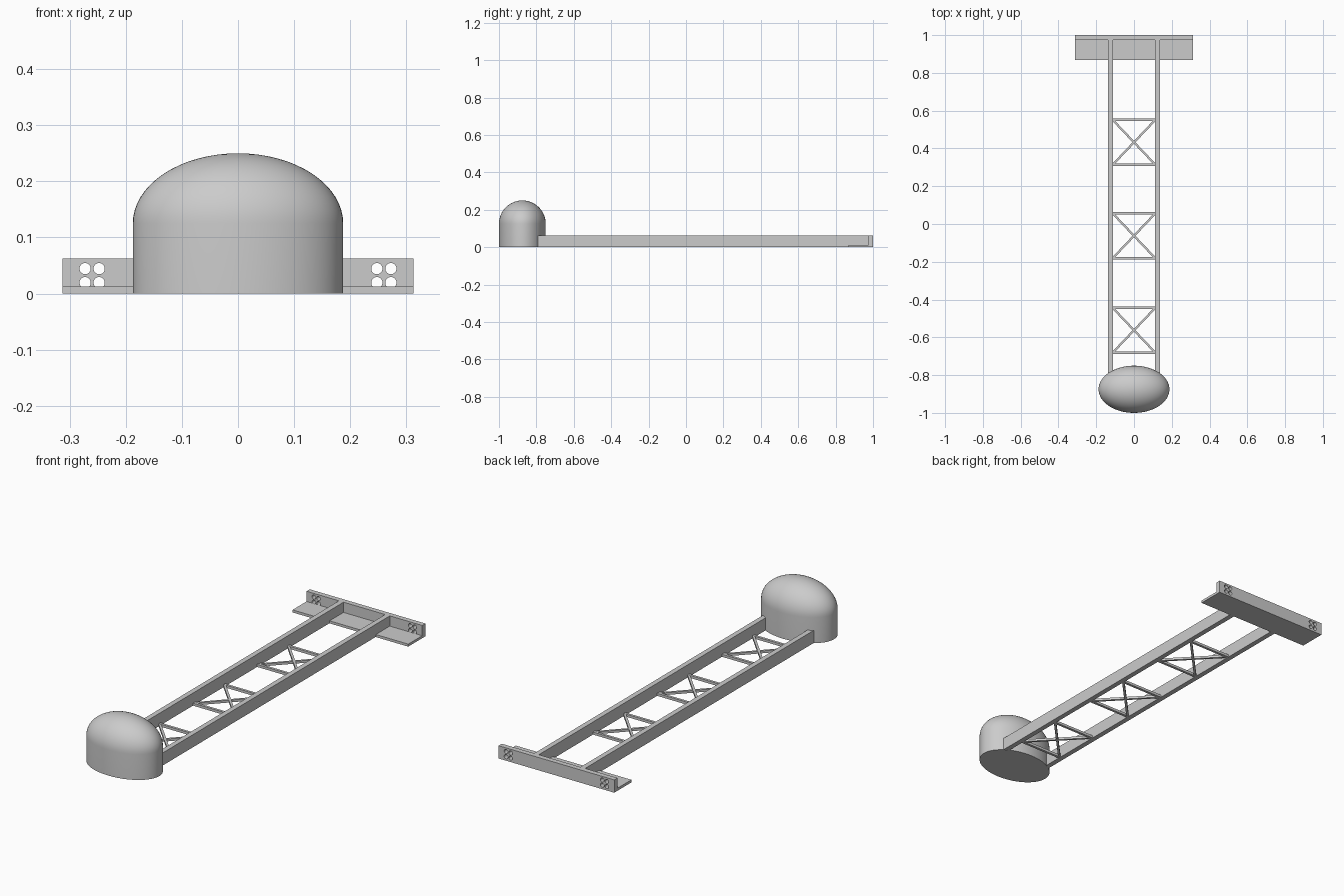
import bpy, bmesh, math
from mathutils import Matrix, Vector

cube = bpy.data.objects.get("Cube")
if cube:
    bpy.data.objects.remove(cube, do_unlink=True)

steel = bpy.data.materials.new("grey_steel")
steel.use_nodes = True
GREY = (0.6, 0.6, 0.6, 1)
steel.diffuse_color = GREY
steel.node_tree.nodes["Principled BSDF"].inputs["Base Color"].default_value = GREY


def finish(name, bm):
    bmesh.ops.recalc_face_normals(bm, faces=bm.faces)
    mesh = bpy.data.meshes.new(name)
    bm.to_mesh(mesh)
    bm.free()
    mesh.materials.append(steel)
    obj = bpy.data.objects.new(name, mesh)
    bpy.context.collection.objects.link(obj)
    return obj


def add_box(bm, centre, size, angle=0):
    mat = (Matrix.Translation(centre) @ Matrix.Rotation(angle, 4, 'Z')
           @ Matrix.Diagonal((*size, 1)))
    bmesh.ops.create_cube(bm, size=1, matrix=mat)


def box(name, low, high):
    low, high = Vector(low), Vector(high)
    bm = bmesh.new()
    add_box(bm, (low + high) / 2, high - low)
    return finish(name, bm)


def activate(obj):
    bpy.ops.object.select_all(action='DESELECT')
    obj.select_set(True)
    bpy.context.view_layer.objects.active = obj


# Domed float: straight wall and quarter-round top, spun and stretched sideways
R = 0.125
profile = [(0, 0), (R, 0)]
for i in range(17):
    a = i / 16 * math.pi / 2
    profile.append((R * math.cos(a), R + R * math.sin(a)))
bm = bmesh.new()
verts = [bm.verts.new((r, 0, z)) for r, z in profile]
edges = [bm.edges.new(pair) for pair in zip(verts, verts[1:])]
bmesh.ops.spin(bm, geom=verts + edges, cent=(0, 0, 0), axis=(0, 0, 1),
               angle=2 * math.pi, steps=64)
bmesh.ops.remove_doubles(bm, verts=bm.verts, dist=0.0001)
bmesh.ops.scale(bm, vec=(1.5, 1, 1), verts=bm.verts)
bmesh.ops.translate(bm, vec=(0, -0.875, 0), verts=bm.verts)
dome = finish("domed_float", bm)
activate(dome)
bpy.ops.object.shade_smooth_by_angle(angle=math.radians(35))

# Long side rails
for side, s in (("left", 1), ("right", -1)):
    x = 0.125 * s
    box(side + "_rail", (x - 0.0125, -0.8, 0.001), (x + 0.0125, 0.975, 0.0625))

# Cross-braced panels between the rails
T, W, L = 0.0125, 0.226, 0.25
for name, y in (("front", -0.5625), ("middle", -0.0625), ("rear", 0.4325)):
    bm = bmesh.new()
    for s in (-1, 1):
        add_box(bm, (0, y + s * (L - T) / 2, 0.0075), (W, T, T))
        add_box(bm, (0, y, 0.0075), (math.hypot(W, L - T), T * 0.9, T * 0.9),
                s * math.atan2(L - T, W))
    finish(name + "_cross_brace", bm)

# Angle-section mounting bracket with bolt holes
box("bracket_flange", (-0.3125, 0.8675, 0), (0.3125, 0.976, 0.0125))
plate = box("bracket_back_plate", (-0.3125, 0.975, 0), (0.3125, 1, 0.0625))
bm = bmesh.new()
for s in (-1, 1):
    for x in (0.2475, 0.2725):
        for z in (0.0195, 0.0445):
            mat = Matrix.Translation((s * x, 0.9875, z)) @ Matrix.Rotation(math.pi / 2, 4, 'X')
            bmesh.ops.create_cone(bm, cap_ends=True, segments=32, radius1=0.01,
                                  radius2=0.01, depth=0.1, matrix=mat)
cutter = finish("bolt_hole_cutter", bm)
cutter.hide_render = True
cut = plate.modifiers.new("bolt_holes", 'BOOLEAN')
cut.operation = 'DIFFERENCE'
cut.solver = 'EXACT'
cut.object = cutter
activate(plate)
bpy.ops.object.modifier_apply(modifier=cut.name)
bpy.data.objects.remove(cutter, do_unlink=True)
